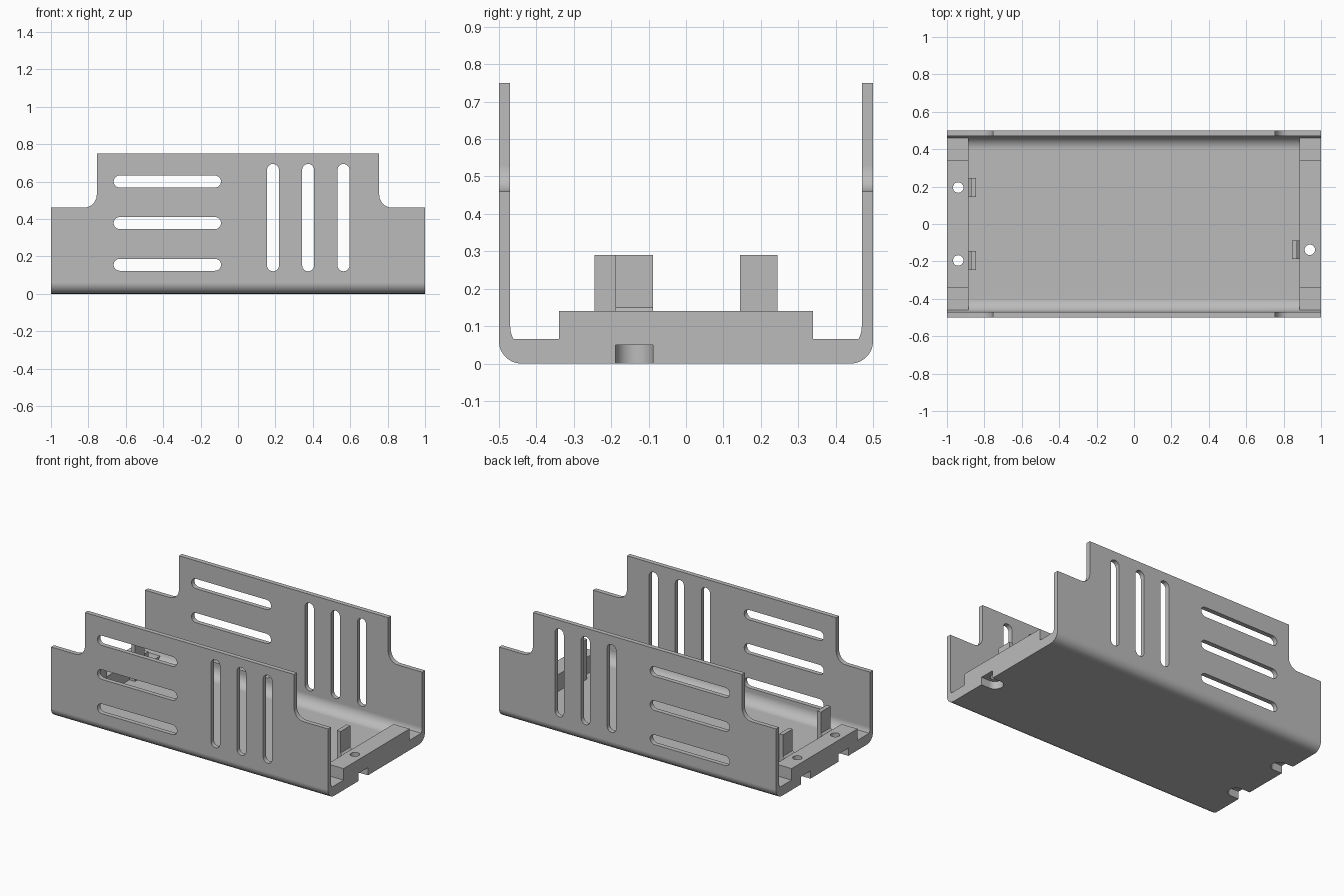
import bpy, bmesh
from math import sin, cos, pi, radians

old = bpy.data.objects.get("Cube")
if old:
    bpy.data.objects.remove(old, do_unlink=True)

grey = bpy.data.materials.new("plain grey")
grey.use_nodes = True
COLOUR = (0.5, 0.5, 0.5, 1)
grey.diffuse_color = COLOUR
grey.node_tree.nodes["Principled BSDF"].inputs["Base Color"].default_value = COLOUR


def arc(cx, cy, r, start, end, n=12):
    angles = [radians(start + (end - start) * i / n) for i in range(n + 1)]
    return [(cx + r * cos(a), cy + r * sin(a)) for a in angles]


def prism(name, outline, axis, lo, hi):
    """Extrude a 2D outline along an axis; the outline uses the other two axes in order."""
    place = {"x": lambda p, t: (t, p[0], p[1]),
             "y": lambda p, t: (p[0], t, p[1]),
             "z": lambda p, t: (p[0], p[1], t)}[axis]
    bm = bmesh.new()
    low = [bm.verts.new(place(p, lo)) for p in outline]
    high = [bm.verts.new(place(p, hi)) for p in outline]
    bm.faces.new(low)
    bm.faces.new(high)
    for i in range(len(low)):
        j = (i + 1) % len(low)
        bm.faces.new((low[i], low[j], high[j], high[i]))
    bmesh.ops.recalc_face_normals(bm, faces=bm.faces)
    mesh = bpy.data.meshes.new(name)
    bm.to_mesh(mesh)
    bm.free()
    mesh.materials.append(grey)
    obj = bpy.data.objects.new(name, mesh)
    bpy.context.collection.objects.link(obj)
    return obj


def combine(body, tool, operation):
    """Apply a boolean and discard the tool."""
    mod = body.modifiers.new("combine", "BOOLEAN")
    mod.operation, mod.object, mod.solver = operation, tool, "EXACT"
    bpy.context.view_layer.objects.active = body
    bpy.ops.object.modifier_apply(modifier=mod.name)
    bpy.data.objects.remove(tool, do_unlink=True)


def slot(cx, cz, half, r, upright):
    """Outline of a long slot with round ends."""
    if upright:
        return arc(cx, cz + half, r, 0, 180) + arc(cx, cz - half, r, 180, 360)
    return arc(cx + half, cz, r, -90, 90) + arc(cx - half, cz, r, 90, 270)


# U-shaped tray: rounded outside corners and inside fillets
WALL, HEIGHT = 0.03, 0.75
outer = [(0.5, HEIGHT)] + arc(0.44, 0.06, 0.06, 0, -90)
inner = arc(0.4, 0.1, 0.07, -90, 0) + [(0.5 - WALL, HEIGHT)]
half_left = outer + [(-y, z) for y, z in reversed(outer)]
half_inside = [(-y, z) for y, z in reversed(inner)] + inner
tray = prism("tray", half_left + half_inside, "x", -1, 1)

# Stepped ledges across both ends
ledge = [(-0.485, 0.065), (-0.34, 0.065), (-0.34, 0.14), (0.34, 0.14),
         (0.34, 0.065), (0.485, 0.065), (0.43, 0.015), (-0.43, 0.015)]
for side in (-1, 1):
    combine(tray, prism("ledge", ledge, "x", *sorted((side * 0.885, side))), "UNION")

# Upright tabs behind each screw hole
tab = [(0.845, 0.02), (0.845, 0.29), (0.872, 0.29), (0.872, 0.15),
       (0.882, 0.14), (0.9, 0.13), (0.9, 0.02)]
mounts = [(-1, 0.195), (-1, -0.195), (1, -0.138)]
for side, y in mounts:
    outline = [(side * x, z) for x, z in tab]
    combine(tray, prism("tab", outline, "y", y - 0.05, y + 0.05), "UNION")

# Screw holes with open recesses underneath
for side, y in mounts:
    recess = arc(0.94, y, 0.05, 90, 270, 16) + [(1.1, y - 0.05), (1.1, y + 0.05)]
    recess = [(side * x, v) for x, v in recess]
    combine(tray, prism("recess", recess, "z", -0.1, 0.05), "DIFFERENCE")
    hole = arc(side * 0.94, y, 0.028, 0, 360, 24)[:-1]
    combine(tray, prism("hole", hole, "z", -0.1, 0.3), "DIFFERENCE")

# Lowered shoulders with a round inner corner
shoulder = [(0.755, 0.9)] + arc(0.825, 0.53, 0.07, 180, 270) + [(1.1, 0.46), (1.1, 0.9)]
for side in (-1, 1):
    outline = [(side * x, z) for x, z in shoulder]
    combine(tray, prism("shoulder", outline, "y", -0.7, 0.7), "DIFFERENCE")

# Vent slots through both walls
R, HALF = 0.032, 0.255
vents = [slot(-0.378, z, HALF, R, False) for z in (0.155, 0.378, 0.6)]
vents += [slot(x, 0.407, HALF, R, True) for x in (0.187, 0.375, 0.564)]
for outline in vents:
    combine(tray, prism("vent", outline, "y", -0.7, 0.7), "DIFFERENCE")

# Smooth the round corners, keep the flats flat
bpy.ops.object.select_all(action="DESELECT")
tray.select_set(True)
bpy.context.view_layer.objects.active = tray
bpy.ops.object.shade_smooth_by_angle(angle=radians(30))
flat = tray.modifiers.new("flat faces", "WEIGHTED_NORMAL")
flat.keep_sharp = True
